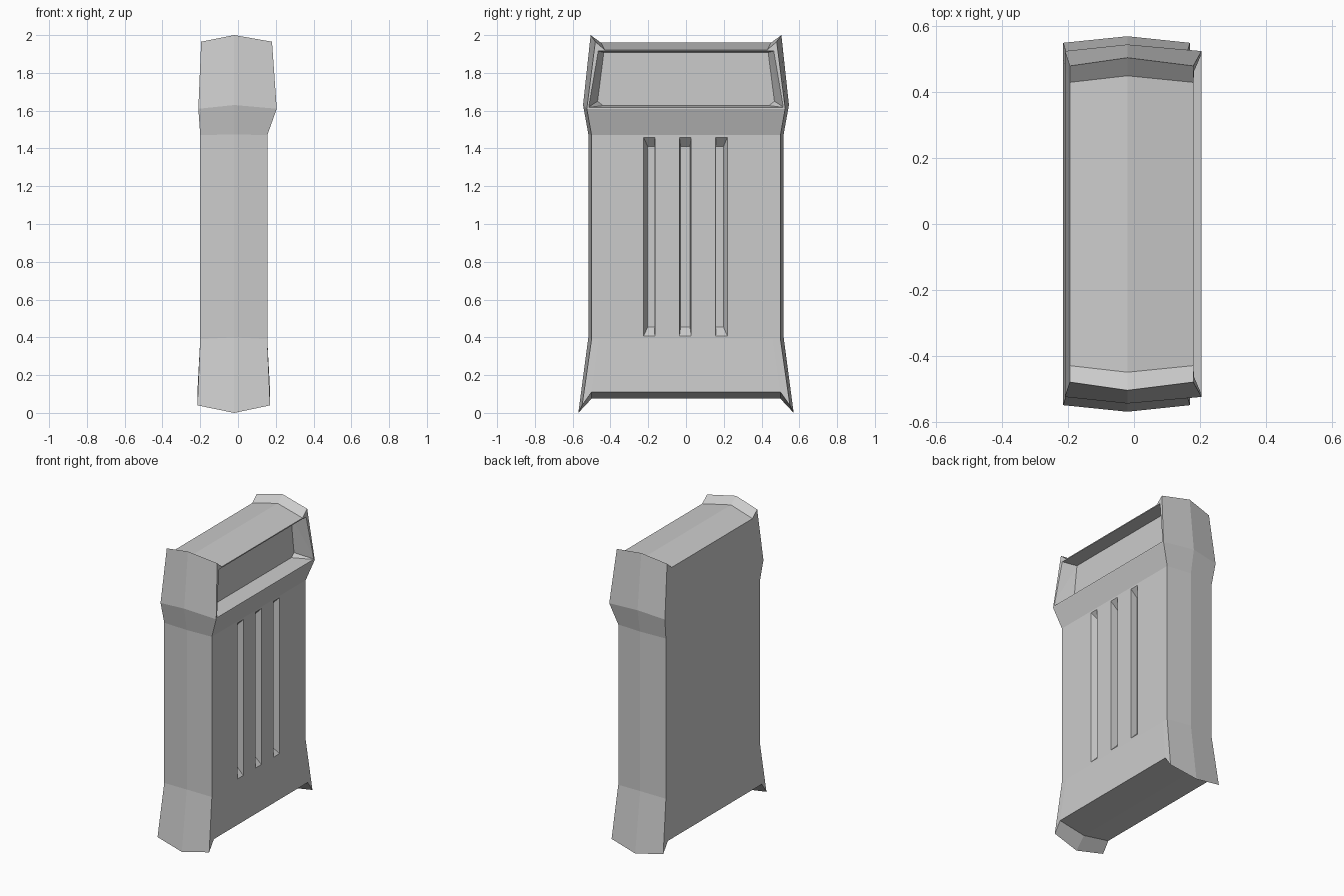
import bpy, bmesh

if "Cube" in bpy.data.objects:
    bpy.data.objects.remove(bpy.data.objects["Cube"])

CX = -0.02  # x of the side ridge

# levels: corner z, ridge z, corner y, ridge y, inner y, back x, front x
LEVELS = [
    (0.04, 0.00, 0.55, 0.57, 0.50, -0.215, 0.17),
    (0.39, 0.40, 0.50, 0.517, 0.46, -0.20, 0.155),
    (1.47, 1.475, 0.50, 0.517, 0.46, -0.20, 0.155),
    (1.61, 1.63, 0.525, 0.545, 0.47, -0.21, 0.205),
    (1.965, 2.00, 0.48, 0.505, 0.43, -0.195, 0.18),
]


def ring(level, edge_z=None):
    """Ten points round the slab; edge_z sinks the inner front/back points."""
    z, zc, ys, yc, yi, xb, xf = level
    e = z if edge_z is None else edge_z
    return [(xb, -ys, z), (CX, -yc, zc), (xf, -ys, z), (xf, -yi, e), (xf, yi, e),
            (xf, ys, z), (CX, yc, zc), (xb, ys, z), (xb, yi, e), (xb, -yi, e)]


def finish(bm, name):
    bmesh.ops.recalc_face_normals(bm, faces=bm.faces)
    mesh = bpy.data.meshes.new(name)
    bm.to_mesh(mesh)
    bm.free()
    ob = bpy.data.objects.new(name, mesh)
    bpy.context.collection.objects.link(ob)
    return ob


# slab body: loft through the levels
bm = bmesh.new()
rings = []
for i, lv in enumerate(LEVELS):
    edge = {0: 0.11, 4: 1.922}.get(i)
    rings.append([bm.verts.new(p) for p in ring(lv, edge)])
for a, b in zip(rings, rings[1:]):
    for k in range(10):
        n = (k + 1) % 10
        bm.faces.new((a[k], a[n], b[n], b[k]))

# sunken ridged caps at both ends, between the raised side rims
for r, zc, y in ((rings[0], 0.075, 0.50), (rings[4], 1.96, 0.45)):
    m0, m1 = bm.verts.new((CX, -y, zc)), bm.verts.new((CX, y, zc))
    for quad in ((r[0], r[1], m0, r[9]), (r[1], r[2], r[3], m0),
                 (r[5], r[6], m1, r[4]), (r[6], r[7], r[8], m1),
                 (r[3], r[4], m1, m0), (m0, m1, r[8], r[9])):
        bm.faces.new(quad)
body = finish(bm, "slab_body")


def cut(points, name):
    """Carve the convex hull of the points out of the body."""
    bm = bmesh.new()
    for p in points:
        bm.verts.new(p)
    bmesh.ops.convex_hull(bm, input=bm.verts)
    cutter = finish(bm, name)
    cutter.hide_render = True
    mod = body.modifiers.new(name, 'BOOLEAN')
    mod.operation = 'DIFFERENCE'
    mod.solver = 'EXACT'
    mod.object = cutter
    bpy.context.view_layer.objects.active = body
    bpy.ops.object.modifier_apply(modifier=name)
    bpy.data.objects.remove(cutter)


# tapered window recess in the upper front
window = []
for s in (-1, 1):
    window += [(0.09, s * 0.44, 1.627), (0.09, s * 0.468, 1.65), (0.09, s * 0.435, 1.908),
               (0.215, s * 0.519, 1.617), (0.215, s * 0.475, 1.918)]
cut(window, "window_cutter")

# three vertical grooves: opening y range, floor y range
for y0, y1, f0, f1 in ((-0.225, -0.165, -0.203, -0.167),
                       (-0.035, 0.028, -0.028, 0.021),
                       (0.157, 0.22, 0.16, 0.198)):
    pts = [(0.157, y, z) for y in (y0, y1) for z in (0.405, 1.46)]
    pts += [(0.11, y, z) for y in (f0, f1) for z in (0.455, 1.41)]
    cut(pts, "groove_cutter")
